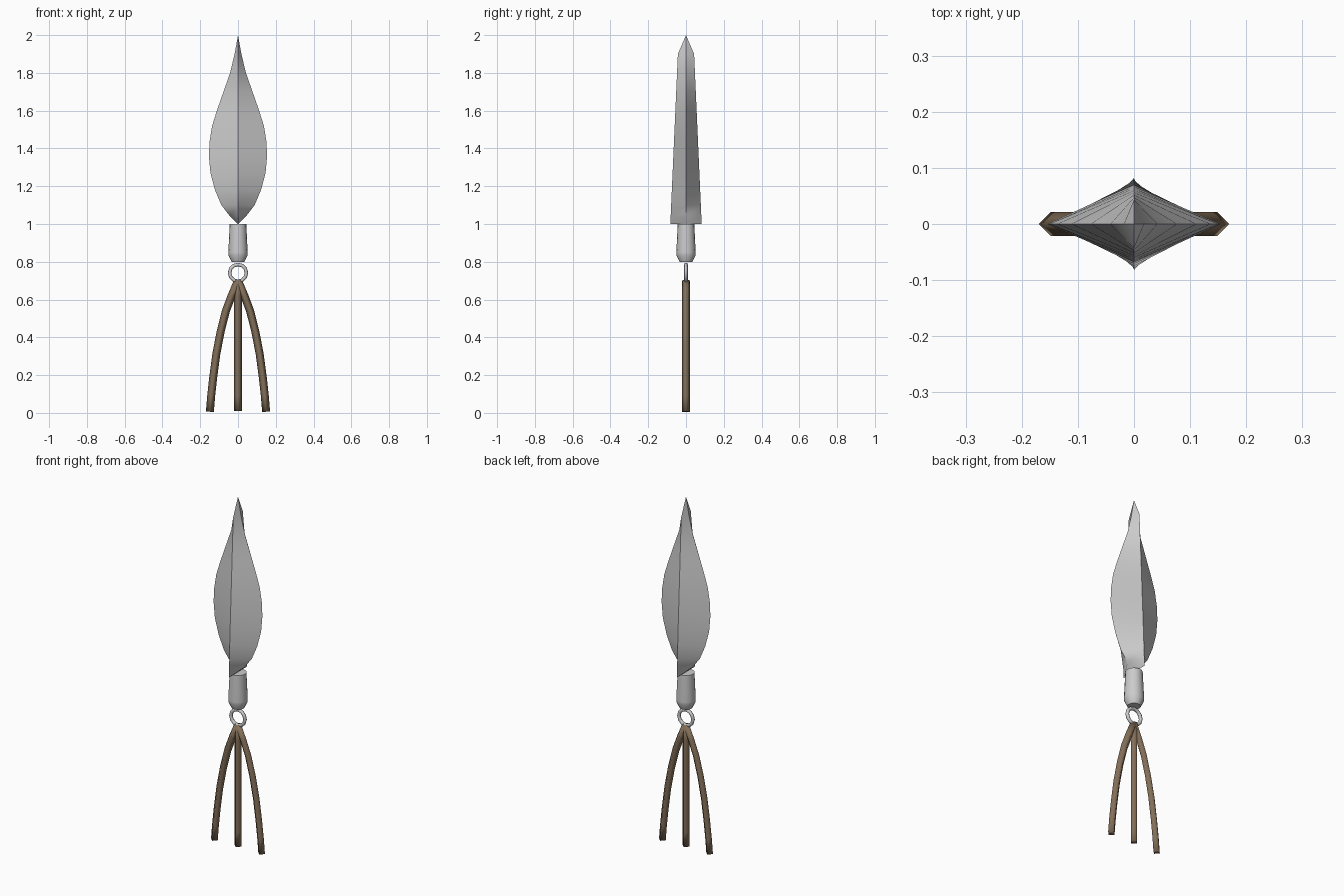
import bpy, bmesh
from math import sin, cos, pi, radians
from mathutils import Vector

if "Cube" in bpy.data.objects:
    bpy.data.objects.remove(bpy.data.objects["Cube"])


def loft(name, rings, angle=30, cap=True, mat=None):
    """Skin a list of equal-sized vertex rings and cap the ends."""
    bm = bmesh.new()
    loops = [[bm.verts.new(p) for p in ring] for ring in rings]
    n = len(loops[0])
    for a, b in zip(loops, loops[1:]):
        for i in range(n):
            j = (i + 1) % n
            bm.faces.new((a[i], a[j], b[j], b[i]))
    if cap:
        bm.faces.new(loops[0][::-1])
        bm.faces.new(loops[-1])
    bmesh.ops.remove_doubles(bm, verts=bm.verts, dist=1e-5)
    bmesh.ops.recalc_face_normals(bm, faces=bm.faces)
    me = bpy.data.meshes.new(name)
    bm.to_mesh(me)
    bm.free()
    ob = bpy.data.objects.new(name, me)
    bpy.context.collection.objects.link(ob)
    if mat:
        me.materials.append(mat)
    bpy.ops.object.select_all(action='DESELECT')
    ob.select_set(True)
    bpy.context.view_layer.objects.active = ob
    bpy.ops.object.shade_smooth_by_angle(angle=radians(angle))
    return ob


leather = bpy.data.materials.new("leather")
leather.diffuse_color = (0.23, 0.16, 0.10, 1)
leather.use_nodes = True
leather.node_tree.nodes["Principled BSDF"].inputs["Base Color"].default_value = leather.diffuse_color

# Leaf-shaped blade: diamond section, (z, half width)
leaf = [(1.0, 0), (1.04, 0.042), (1.1, 0.088), (1.18, 0.122), (1.27, 0.146),
        (1.36, 0.154), (1.44, 0.15), (1.52, 0.137), (1.6, 0.112),
        (1.7, 0.077), (1.8, 0.042), (1.9, 0.018), (2.0, 0)]
rings = []
for z, w in leaf:
    d = 0.083 - 0.04 * (z - 1) / 0.9 if z <= 1.9 else 0
    rings.append([(w, 0, z), (0, d, z), (-w, 0, z), (0, -d, z)])
loft("blade", rings, cap=False)

# Socket below the blade
profile = [(0.8, 0.034), (0.835, 0.051), (0.85, 0.051), (1.0, 0.044)]
loft("socket", [[(r * cos(2 * pi * i / 16), r * sin(2 * pi * i / 16), z)
                 for i in range(16)] for z, r in profile])

# Hanging ring
bpy.ops.mesh.primitive_torus_add(major_radius=0.0445, minor_radius=0.0095,
                                 major_segments=12, minor_segments=8,
                                 location=(0, 0, 0.741),
                                 rotation=(radians(90), 0, 0))
bpy.context.object.name = "ring"
bpy.ops.object.shade_smooth_by_angle(angle=radians(50))

# Three tassel strips hanging from the ring, square section set on edge
path = [(0, 0.70), (0.034, 0.62), (0.064, 0.54), (0.092, 0.43),
        (0.115, 0.31), (0.131, 0.19), (0.142, 0.09), (0.149, 0.006)]
R = 0.021
for name, side in (("left_strip", -1), ("middle_strip", 0), ("right_strip", 1)):
    pts = [Vector((side * x, 0, z if side else z * 0.99 + 0.004)) for x, z in path]
    rings = []
    for i, p in enumerate(pts):
        t = (pts[min(i + 1, len(pts) - 1)] - pts[max(i - 1, 0)]).normalized()
        y = Vector((0, 1, 0))
        x = y.cross(t)
        rings.append([p + x * R, p + y * R, p - x * R, p - y * R])
    loft(name, rings, angle=91 if side == 0 else 100, mat=leather)
